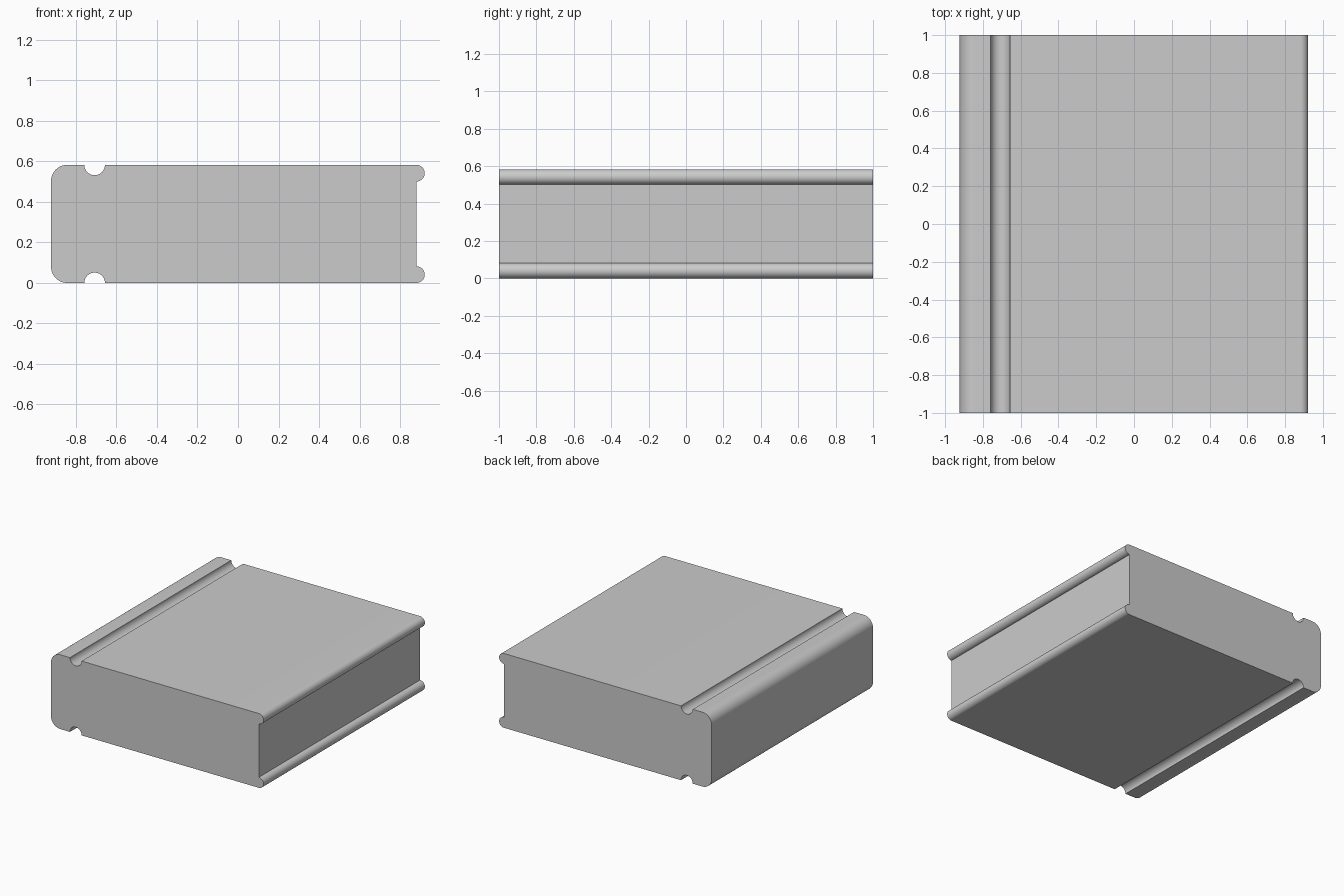
import bpy, bmesh
from math import radians, cos, sin

if "Cube" in bpy.data.objects:
    bpy.data.objects.remove(bpy.data.objects["Cube"])

H = 0.583          # total height
LEFT = -0.923
FACE = 0.881       # recessed right face
R_CORNER, R_GROOVE, R_BEAD = 0.08, 0.051, 0.041


def arc(cx, cz, r, start, end, steps):
    """Points along an arc, angles in degrees."""
    angles = [radians(start + (end - start) * i / steps) for i in range(steps + 1)]
    return [(cx + r * cos(a), cz + r * sin(a)) for a in angles]


# Lower half of the profile: rounded corner, round groove, half-round bead
lower = arc(LEFT + R_CORNER, R_CORNER, R_CORNER, 180, 270, 16)
lower += arc(-0.708, 0, R_GROOVE, 180, 0, 24)
lower += arc(FACE, R_BEAD, R_BEAD, -90, 90, 24)

# Upper half mirrors the lower half
profile = lower + [(x, H - z) for x, z in reversed(lower)]

# Extrude the profile along y
bm = bmesh.new()
face = bm.faces.new([bm.verts.new((x, -1, z)) for x, z in profile])
result = bmesh.ops.extrude_face_region(bm, geom=[face], use_keep_orig=True)
verts = [g for g in result["geom"] if isinstance(g, bmesh.types.BMVert)]
bmesh.ops.translate(bm, verts=verts, vec=(0, 2, 0))
bmesh.ops.recalc_face_normals(bm, faces=bm.faces)

mesh = bpy.data.meshes.new("grooved_block")
bm.to_mesh(mesh)
bm.free()
block = bpy.data.objects.new("grooved_block", mesh)
bpy.context.collection.objects.link(block)

# Smooth the curves, keep the edges sharp
bpy.context.view_layer.objects.active = block
block.select_set(True)
bpy.ops.object.shade_smooth_by_angle(angle=radians(30))
